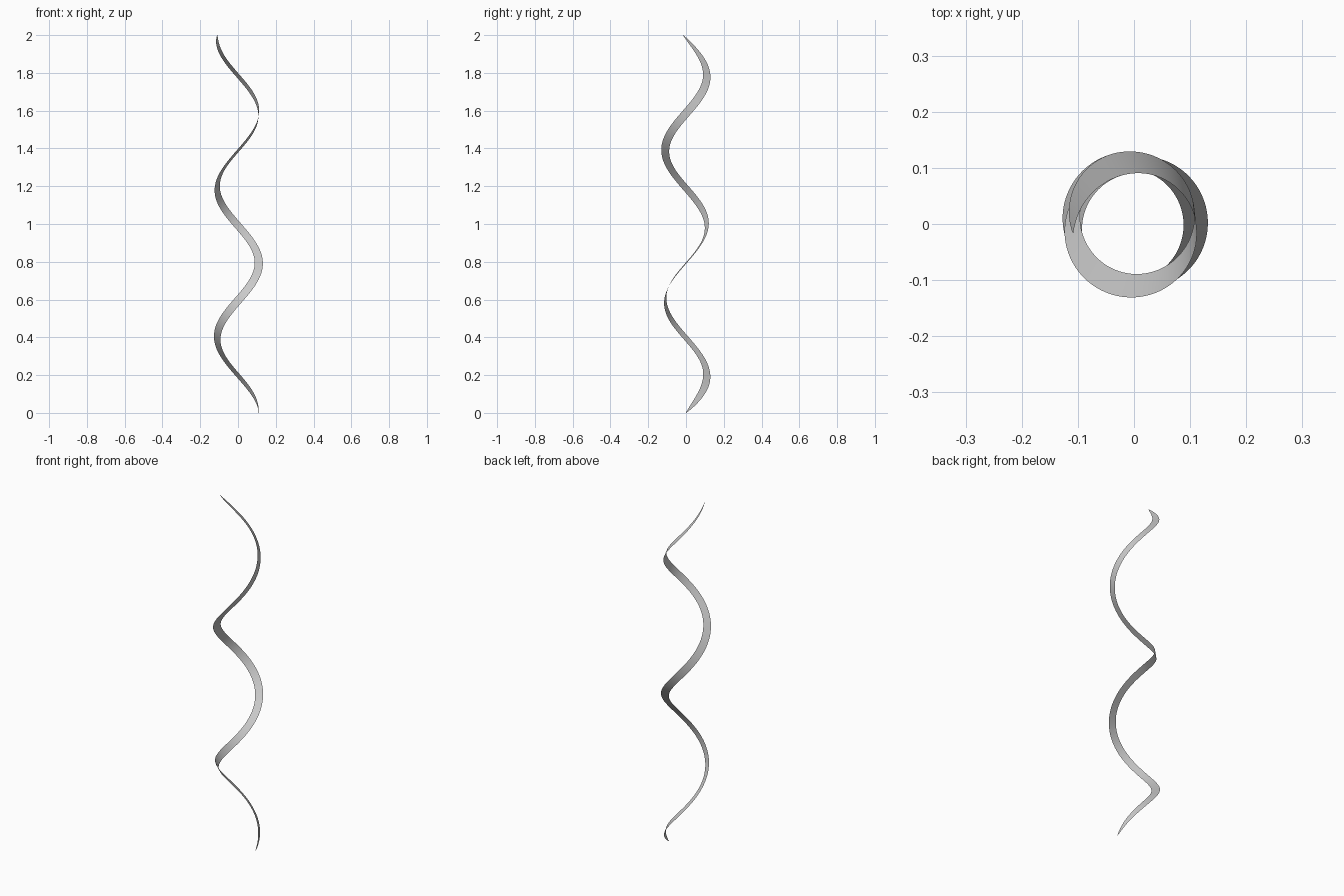
import bpy, math
from mathutils import Vector

if "Cube" in bpy.data.objects:
    bpy.data.objects.remove(bpy.data.objects["Cube"])

RADIUS, HEIGHT, PITCH = 0.11, 2.0, 0.793
HALF_WIDTH, FADE = 0.0218, 0.2
STEPS, ACROSS = 320, 2

climb = PITCH / (2 * math.pi)            # rise per radian
slant = math.hypot(RADIUS, climb)
twist = climb / slant                    # minimal-twist roll per radian
roll0 = math.radians(98)


def taper(z):
    # ribbon narrows to a rounded tip at both ends
    u = min(1, z / FADE, (HEIGHT - z) / FADE)
    return max(0.03, 1 - (1 - u) ** 2) ** 0.75


# Spiral ribbon: a flat strip swept along a helix
verts, faces = [], []
for i in range(STEPS + 1):
    z = HEIGHT * i / STEPS
    a = z / climb
    c, s = math.cos(a), math.sin(a)
    normal = Vector((-c, -s, 0))
    binormal = Vector((climb * s, -climb * c, RADIUS)) / slant
    roll = roll0 - twist * a
    side = normal * math.cos(roll) + binormal * math.sin(roll)
    centre = Vector((RADIUS * c, RADIUS * s, z))
    for j in range(ACROSS + 1):
        p = centre + side * HALF_WIDTH * taper(z) * (2 * j / ACROSS - 1)
        p.z = min(HEIGHT, max(0, p.z))
        verts.append(p)

row = ACROSS + 1
for i in range(STEPS):
    for j in range(ACROSS):
        k = i * row + j
        faces.append((k, k + 1, k + row + 1, k + row))

mesh = bpy.data.meshes.new("spiral_ribbon")
mesh.from_pydata(verts, [], faces)
mesh.shade_smooth()
ribbon = bpy.data.objects.new("spiral_ribbon", mesh)
bpy.context.collection.objects.link(ribbon)
